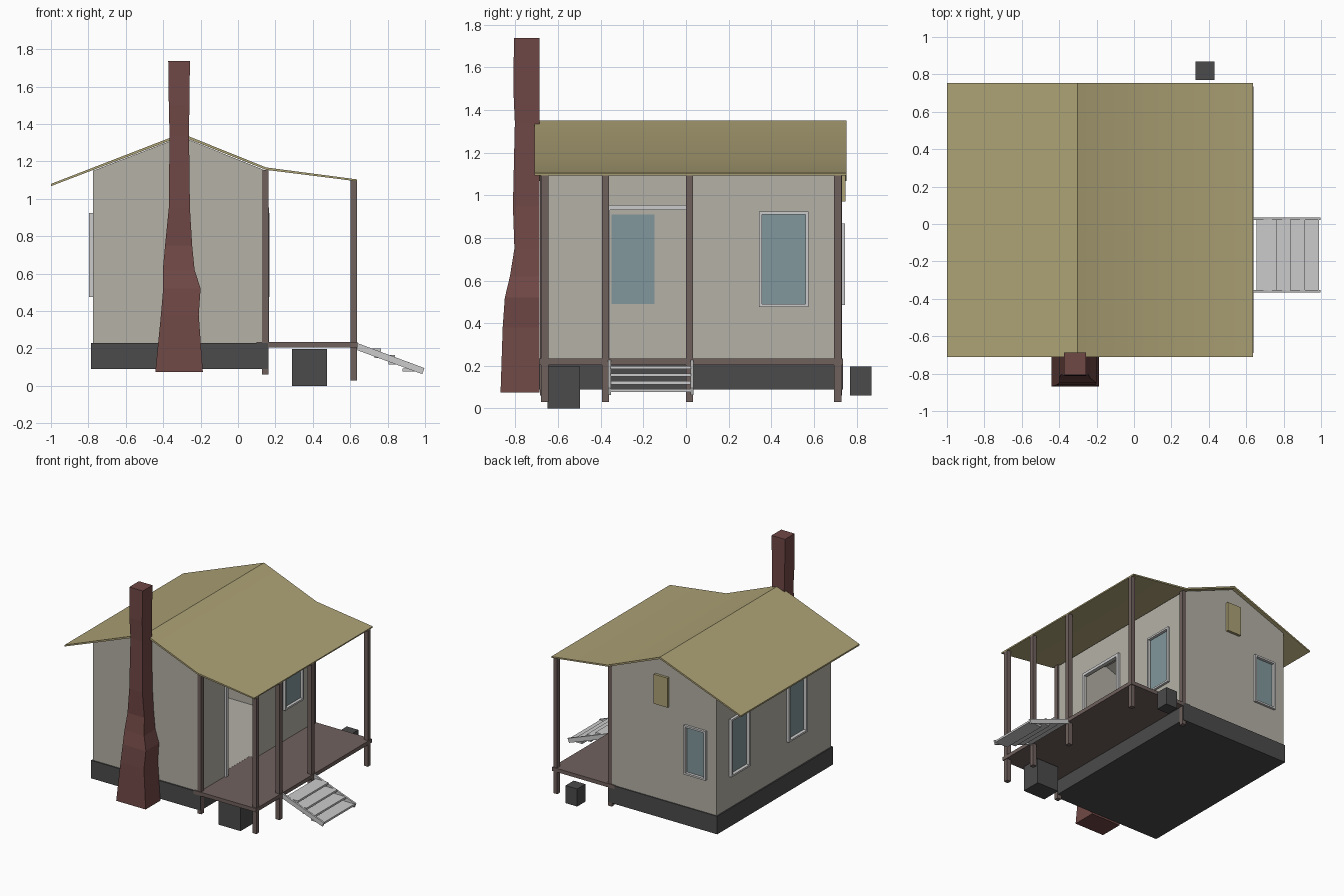
import bpy, bmesh, math
from mathutils import Vector

if "Cube" in bpy.data.objects:
    bpy.data.objects.remove(bpy.data.objects["Cube"])


def material(name, r, g, b):
    m = bpy.data.materials.new(name)
    m.diffuse_color = (r, g, b, 1)
    m.use_nodes = True
    m.node_tree.nodes["Principled BSDF"].inputs["Base Color"].default_value = m.diffuse_color
    return m


ROOF = material("straw_roof", 0.42, 0.36, 0.18)
WALL = material("plaster", 0.46, 0.44, 0.39)
BRICK = material("brick", 0.16, 0.065, 0.06)
WOOD = material("dark_wood", 0.16, 0.12, 0.11)
STONE = material("dark_stone", 0.07, 0.07, 0.07)
GLASS = material("glass", 0.22, 0.31, 0.33)


def finish(name, bm, mat=None):
    bmesh.ops.recalc_face_normals(bm, faces=bm.faces)
    mesh = bpy.data.meshes.new(name)
    bm.to_mesh(mesh)
    bm.free()
    ob = bpy.data.objects.new(name, mesh)
    bpy.context.collection.objects.link(ob)
    if mat:
        mesh.materials.append(mat)
    return ob


def box(name, x, y, z, mat=None):
    bm = bmesh.new()
    bmesh.ops.create_cube(bm, size=1)
    for v in bm.verts:
        v.co = Vector([(a + b) / 2 + c * (b - a) for c, (a, b) in zip(v.co, (x, y, z))])
    return finish(name, bm, mat)


def prism(name, profile, y0, y1, mat=None):
    """Extrude an xz outline along y."""
    bm = bmesh.new()
    face = bm.faces.new([bm.verts.new((x, y0, z)) for x, z in profile])
    out = bmesh.ops.extrude_face_region(bm, geom=[face])
    for v in out["geom"]:
        if isinstance(v, bmesh.types.BMVert):
            v.co.y = y1
    return finish(name, bm, mat)


def cut(target, cutter):
    mod = target.modifiers.new("cut", "BOOLEAN")
    mod.operation, mod.solver, mod.object = "DIFFERENCE", "EXACT", cutter
    cutter.hide_render = True
    cutter.hide_set(True)


# House shell, hollow inside
XL, XR, YF, YB = -0.775, 0.15, -0.68, 0.728
walls = prism("walls", [(XL, 0.22), (XR, 0.22), (XR, 1.15), (-0.302, 1.332), (XL, 1.15)],
              YF, YB, WALL)
t = 0.015
cut(walls, prism("room_cutter", [(XL + t, 0.235), (XR - t, 0.235), (XR - t, 1.14),
                                 (-0.302, 1.315), (XL + t, 1.14)], YF + t, YB - t))
box("foundation", (-0.785, 0.16), (-0.69, 0.736), (0.09, 0.23), STONE)


def opening(name, axis, wall, out, span, z, rim, depth, sill=True, pane=GLASS):
    """Cut a hole in the wall and frame it; axis 0 = wall facing x, 1 = facing y."""
    def put(part, d, s, zz, mat=None):
        a, b = sorted(wall + out * k for k in d)
        return box(part, (a, b) if axis == 0 else s, s if axis == 0 else (a, b), zz, mat)
    (s0, s1), (z0, z1) = span, z
    cut(walls, put(name + "_cutter", (-0.05, 0.05), span, z))
    d = (-0.002, depth)
    put(name + "_left_trim", d, (s0 - rim, s0), z)
    put(name + "_right_trim", d, (s1, s1 + rim), z)
    put(name + "_head", d, (s0 - rim, s1 + rim), (z1, z1 + rim))
    if sill:
        put(name + "_sill", d, (s0 - rim, s1 + rim), (z0 - rim, z0))
    if pane:
        put(name + "_pane", (-0.012, -0.004), span, z, pane)


# Door and windows
opening("doorway", 0, XR, 1, (-0.357, 0.0), (0.232, 0.932), 0.022, 0.016, False, None)
opening("porch_window", 0, XR, 1, (0.357, 0.56), (0.49, 0.91), 0.014, 0.018)
opening("side_window_back", 0, XL, -1, (0.357, 0.56), (0.49, 0.91), 0.014, 0.022)
opening("side_window_front", 0, XL, -1, (-0.35, -0.147), (0.49, 0.91), 0.014, 0.022)
opening("back_window", 1, YB, 1, (-0.675, -0.515), (0.5, 0.855), 0.014, 0.018)

# Gable hatch
box("gable_hatch", (-0.365, -0.245), (YB - 0.003, 0.748), (0.97, 1.2), ROOF)

# Roof sheet, smooth over the porch bend
roof = prism("roof", [(-1, 1.068), (-0.302, 1.335), (0.15, 1.155), (0.635, 1.094),
                      (0.636, 1.104), (0.15, 1.168), (-0.302, 1.35), (-1, 1.08)],
             -0.71, 0.753, ROOF)
bpy.context.view_layer.objects.active = roof
roof.select_set(True)
bpy.ops.object.shade_smooth_by_angle(angle=math.radians(30))
roof.select_set(False)

# Chimney: stacked rectangular sections (z, x left, x right, y front)
bm = bmesh.new()
prev = None
for z, x0, x1, y0 in [(0.075, -0.442, -0.188, -0.87), (0.38, -0.412, -0.21, -0.86),
                      (0.52, -0.4, -0.2, -0.85), (0.62, -0.402, -0.232, -0.826),
                      (0.75, -0.39, -0.245, -0.805), (0.95, -0.37, -0.257, -0.812),
                      (1.34, -0.366, -0.262, -0.803), (1.5, -0.37, -0.26, -0.81),
                      (1.737, -0.373, -0.257, -0.807)]:
    ring = [bm.verts.new(p) for p in ((x0, y0, z), (x1, y0, z), (x1, -0.688, z), (x0, -0.688, z))]
    if prev:
        for i in range(4):
            j = (i + 1) % 4
            bm.faces.new((prev[i], prev[j], ring[j], ring[i]))
    else:
        bm.faces.new(ring)
    prev = ring
bm.faces.new(prev)
finish("chimney", bm, BRICK)

# Porch deck and posts
box("porch_deck", (0.1, 0.64), (-0.69, 0.736), (0.205, 0.234), WOOD)
for i, y in enumerate((-0.663, -0.378, 0.017, 0.712)):
    box(f"porch_post_{i + 1}", (0.601, 0.635), (y - 0.017, y + 0.017), (0.03, 1.1), WOOD)
for side, y in (("front", -0.668), ("back", 0.714)):
    box(f"wall_post_{side}", (0.129, 0.162), (y - 0.017, y + 0.017), (0.06, 1.155), WOOD)

# Porch steps
for side, y in (("front", -0.367), ("back", 0.022)):
    prism(f"stair_stringer_{side}", [(0.64, 0.19), (0.985, 0.063), (0.997, 0.095), (0.64, 0.228)],
          y, y + 0.014)
for i in range(4):
    x, z = 0.655 + 0.075 * i, 0.2 - 0.036 * i
    box(f"stair_tread_{i + 1}", (x, x + 0.11), (-0.355, 0.024), (z - 0.015, z))

# Footing blocks
box("footing_block_large", (0.288, 0.477), (-0.65, -0.497), (0, 0.198), STONE)
box("footing_block_small", (0.33, 0.43), (0.77, 0.87), (0.06, 0.197), STONE)
